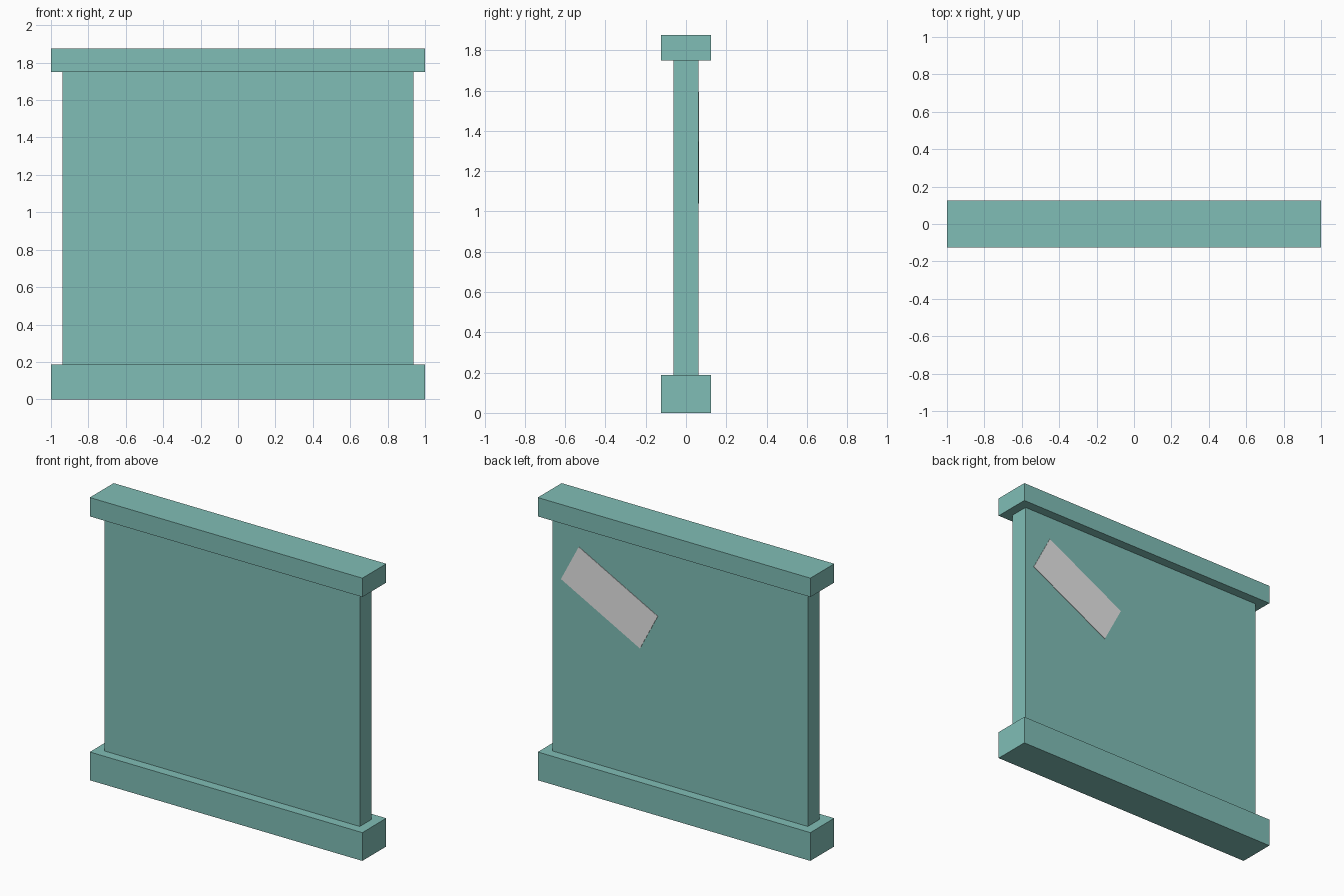
import bpy
import math

if "Cube" in bpy.data.objects:
    bpy.data.objects.remove(bpy.data.objects["Cube"])


def material(name, color):
    m = bpy.data.materials.new(name)
    m.diffuse_color = (*color, 1.0)
    m.use_nodes = True
    m.node_tree.nodes["Principled BSDF"].inputs["Base Color"].default_value = m.diffuse_color
    return m


def box(name, size, center, mat, tilt=0.0):
    bpy.ops.mesh.primitive_cube_add(size=1, location=center, rotation=(0, tilt, 0))
    ob = bpy.context.object
    ob.name = name
    ob.scale = size
    bpy.ops.object.transform_apply(location=False, rotation=False, scale=True)
    ob.data.materials.append(mat)
    return ob


teal = material("teal", (0.216, 0.515, 0.468))
grey = material("light grey", (0.8, 0.8, 0.8))

# Wall: base rail, thin panel, top rail
box("base_rail", (2.0, 0.25, 0.1875), (0, 0, 0.09375), teal)
box("wall_panel", (1.875, 0.125, 1.5625), (0, 0, 0.96875), teal)
box("top_rail", (2.0, 0.25, 0.125), (0, 0, 1.8125), teal)

# Tilted thin plate on the back of the panel
box("back_plate", (0.655, 0.004, 0.28), (0.517, 0.0635, 1.317), grey,
    tilt=-math.radians(27.8))
